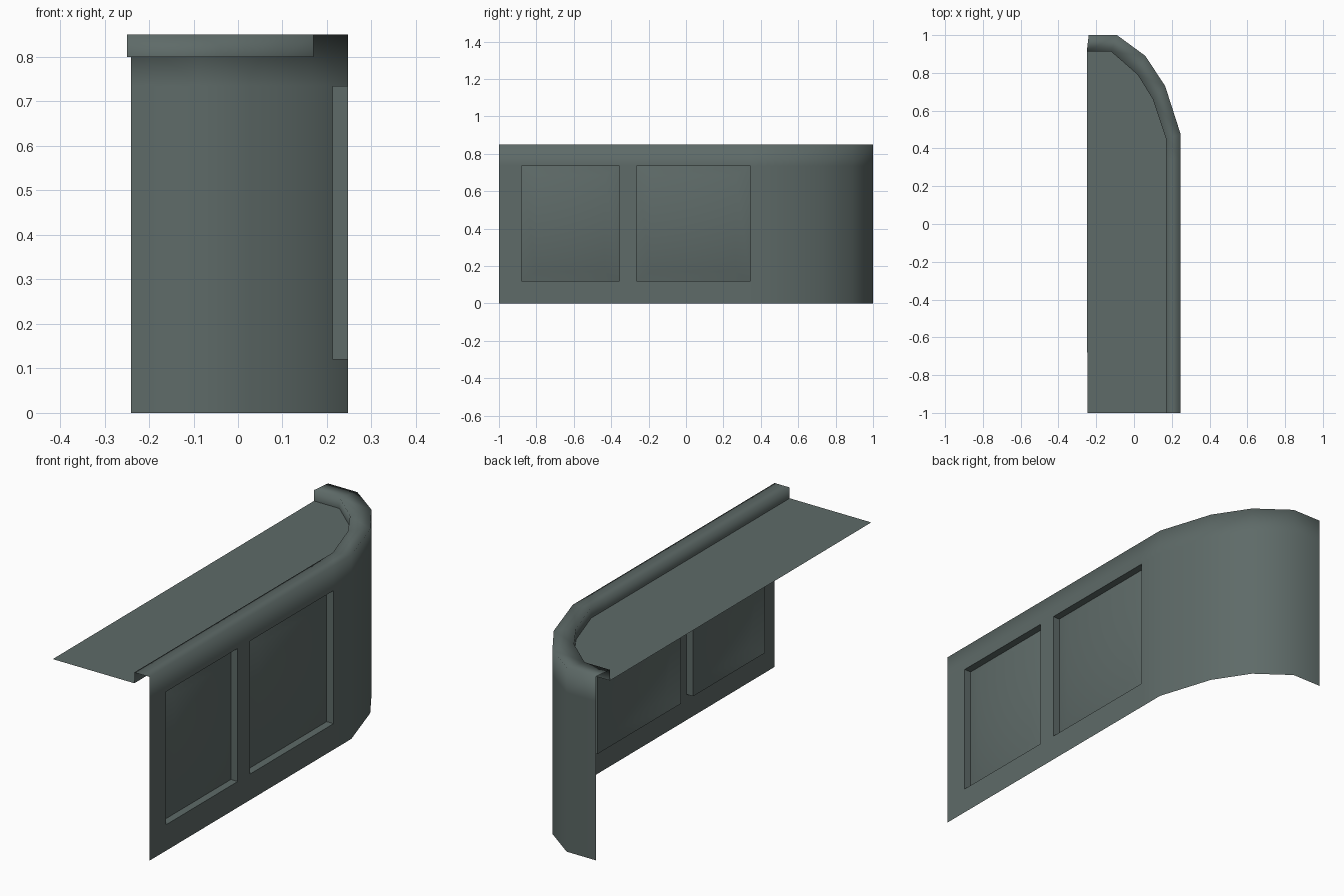
import bpy, bmesh

if "Cube" in bpy.data.objects:
    bpy.data.objects.remove(bpy.data.objects["Cube"])

paint = bpy.data.materials.new("grey green paint")
paint.diffuse_color = (0.112, 0.145, 0.138, 1)
paint.use_nodes = True
paint.node_tree.nodes["Principled BSDF"].inputs["Base Color"].default_value = paint.diffuse_color


def make(name, verts, faces, angle=None):
    """Make a smooth sheet; facing follows vertex order (outward)."""
    me = bpy.data.meshes.new(name)
    me.from_pydata(verts, [], faces)
    bm = bmesh.new()
    bm.from_mesh(me)
    bmesh.ops.remove_doubles(bm, verts=bm.verts, dist=0.0005)
    loose = [v for v in bm.verts if not v.link_faces]
    bmesh.ops.delete(bm, geom=loose, context='VERTS')
    for f in bm.faces:
        f.smooth = True
    bm.to_mesh(me)
    bm.free()
    me.materials.append(paint)
    ob = bpy.data.objects.new(name, me)
    bpy.context.collection.objects.link(ob)
    if angle:
        bpy.ops.object.select_all(action='DESELECT')
        ob.select_set(True)
        bpy.context.view_layer.objects.active = ob
        bpy.ops.object.shade_smooth_by_angle(angle=angle)
    return ob


# plan outlines of the wall and of the inner edge of the rim
X = 0.247
Z0, Z1, TOP, ROOF = 0.12, 0.735, 0.85, 0.80
straight = [-1, -0.88, -0.355, -0.265, 0.345, 0.475]
curve = [(0.165, 0.73), (0.06, 0.89), (-0.09, 1.0), (-0.24, 1.0)]
outer = [(X, y) for y in straight] + curve
inner = [(0.17, min(y, 0.45)) for y in straight] + [
    (0.10, 0.66), (0.02, 0.79), (-0.12, 0.912), (-0.25, 0.912)]
n = len(outer)
windows = [1, 3]                       # columns with an opening

# wall sheet with rim and inner lip, rows from the bottom up
rows = [[(x, y, z) for x, y in outer] for z in (0, Z0, Z1, TOP)]
rows += [[(x, y, z) for x, y in inner] for z in (TOP, ROOF)]
verts = [v for r in rows for v in r]
faces = []
for r in range(len(rows) - 1):
    for c in range(n - 1):
        if r == 1 and c in windows:
            continue
        a = r * n + c
        faces.append((a, a + 1, a + n + 1, a + n))
make("side_wall_and_rim", verts, faces)

# sunken roof panel
roof = [(x, y, ROOF) for x, y in inner if (x, y) not in
        [(0.17, s) for s in straight[1:5]]] + [(-0.247, -1, ROOF)]
make("roof_panel", roof, [tuple(range(len(roof)))])

# recessed windows, each with a raised bevelled pane
for k, c in enumerate(windows):
    y0, y1 = straight[c], straight[c + 1]

    def ring(x, dy, dz):
        return [(x, y0 + dy, Z0 + dz), (x, y1 - dy, Z0 + dz),
                (x, y1 - dy, Z1 - dz), (x, y0 + dy, Z1 - dz)]

    verts = ring(X, 0, 0) + ring(0.212, 0, 0) + ring(0.235, 0.08, 0.05)
    faces = [(8, 9, 10, 11)]
    for base in (0, 4):
        for i in range(4):
            j = (i + 1) % 4
            faces.append((base + i, base + j, base + 4 + j, base + 4 + i))
    make(f"window_recess_{k + 1}", verts, faces, 0.7)
